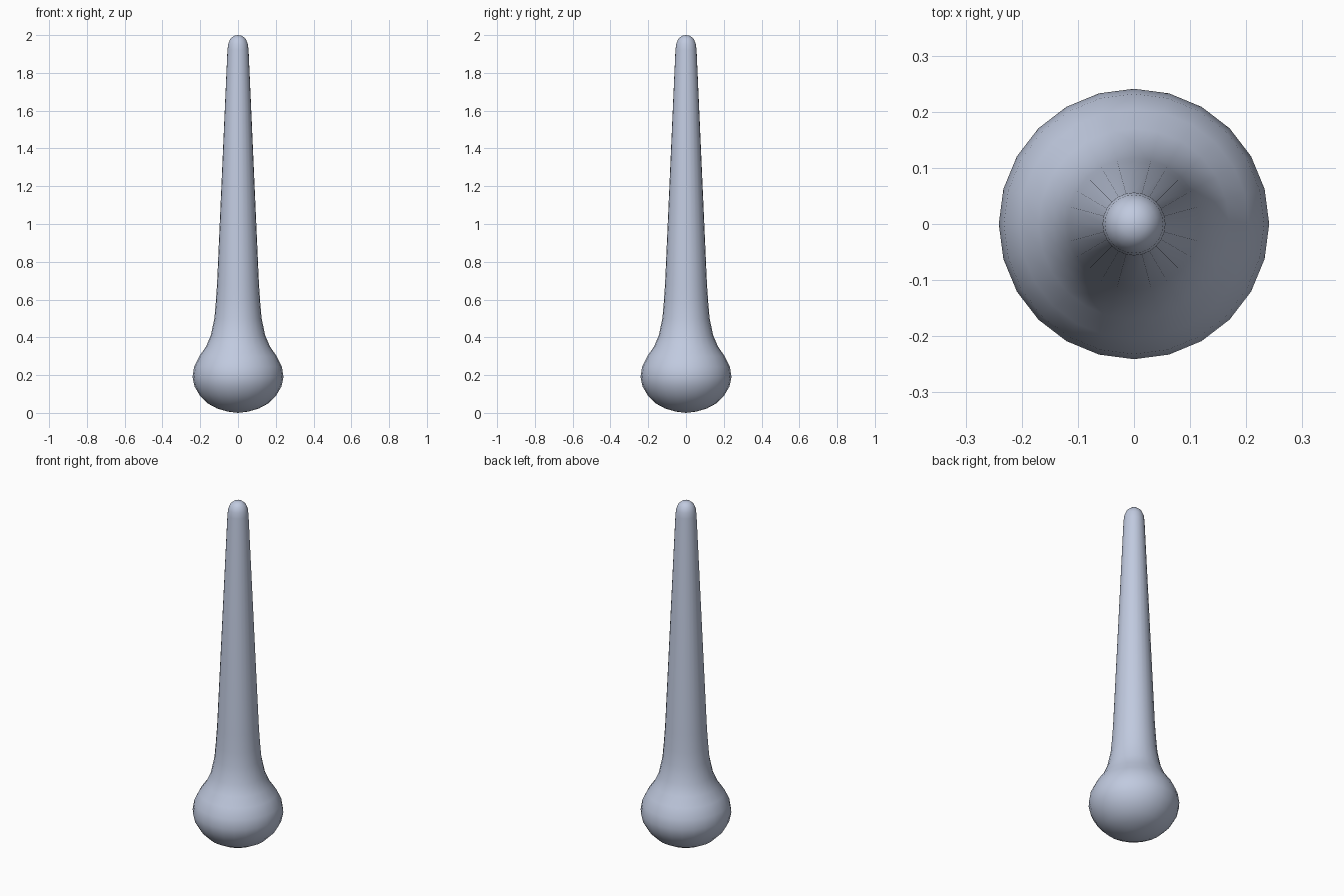
import bpy
import bmesh
import math

if "Cube" in bpy.data.objects:
    bpy.data.objects.remove(bpy.data.objects["Cube"], do_unlink=True)

# Pale blue-grey finish
mat = bpy.data.materials.new("pale blue grey")
color = (0.53, 0.59, 0.74, 1)
mat.use_nodes = True
mat.diffuse_color = color
mat.node_tree.nodes["Principled BSDF"].inputs["Base Color"].default_value = color

# Half outline (radius, height) from the bulb bottom to the rounded tip
PROFILE = [
    (0, 0), (0.055, 0.007), (0.11, 0.023), (0.16, 0.05), (0.202, 0.092),
    (0.23, 0.14), (0.241, 0.19), (0.232, 0.245), (0.205, 0.3),
    (0.17, 0.35), (0.144, 0.41), (0.125, 0.5), (0.118, 0.58),
    (0.111, 0.68), (0.056, 1.92), (0.052, 1.953), (0.041, 1.98),
    (0.022, 1.996), (0, 2),
]
SIDES = 24


def lathe(name, profile, sides):
    bm = bmesh.new()
    verts = [bm.verts.new((r, 0, z)) for r, z in profile]
    edges = [bm.edges.new(pair) for pair in zip(verts, verts[1:])]
    bmesh.ops.spin(bm, geom=verts + edges, cent=(0, 0, 0), axis=(0, 0, 1),
                   angle=math.tau, steps=sides, use_merge=True)
    bmesh.ops.remove_doubles(bm, verts=bm.verts[:], dist=0.0005)
    bmesh.ops.recalc_face_normals(bm, faces=bm.faces[:])
    for face in bm.faces:
        face.smooth = True
    mesh = bpy.data.meshes.new(name)
    bm.to_mesh(mesh)
    bm.free()
    obj = bpy.data.objects.new(name, mesh)
    bpy.context.collection.objects.link(obj)
    mesh.materials.append(mat)
    return obj


# Bulb and tapered shaft in one smooth turned body
lathe("bulb_and_tapered_shaft", PROFILE, SIDES)
